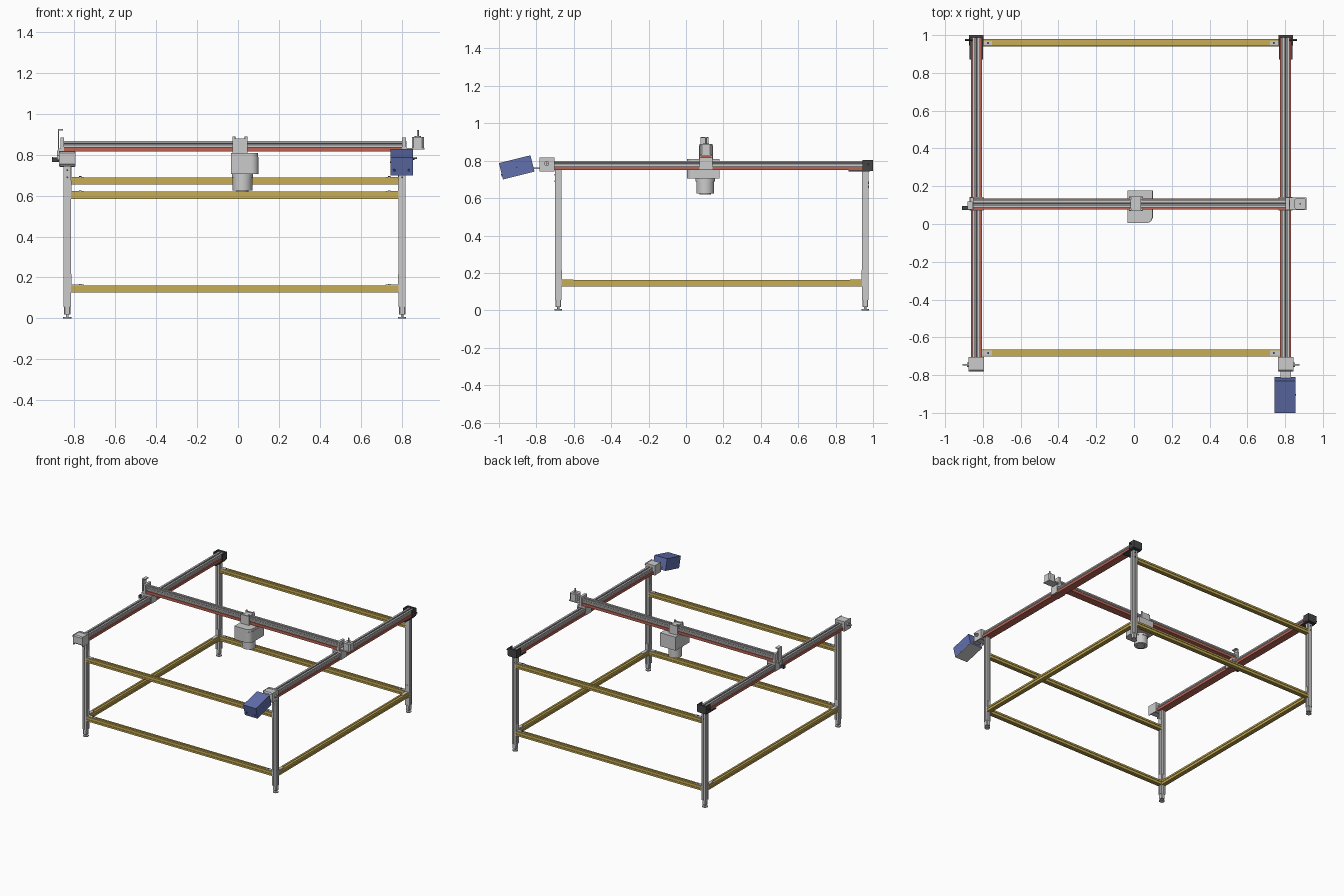
import bpy, bmesh, math
from mathutils import Matrix

if "Cube" in bpy.data.objects:
    bpy.data.objects.remove(bpy.data.objects["Cube"])


def material(name, rgb):
    m = bpy.data.materials.new(name)
    m.diffuse_color = (*rgb, 1)
    m.use_nodes = True
    m.node_tree.nodes["Principled BSDF"].inputs["Base Color"].default_value = m.diffuse_color
    return m


YELLOW = material("yellow", (0.58, 0.42, 0.09))
RED = material("red", (0.50, 0.13, 0.09))
BLUE = material("blue", (0.12, 0.16, 0.42))
DARK = material("dark", (0.06, 0.06, 0.065))


def finish(name, bm, mat):
    bmesh.ops.recalc_face_normals(bm, faces=bm.faces)
    me = bpy.data.meshes.new(name)
    bm.to_mesh(me)
    bm.free()
    ob = bpy.data.objects.new(name, me)
    bpy.context.collection.objects.link(ob)
    if mat:
        me.materials.append(mat)
    return ob


def box(name, x, y, z, mat=None):
    """Box from (min, max) pairs."""
    bm = bmesh.new()
    mid = [(a + b) / 2 for a, b in (x, y, z)]
    size = [b - a for a, b in (x, y, z)]
    bmesh.ops.create_cube(bm, size=1, matrix=Matrix.Translation(mid) @ Matrix.Diagonal((*size, 1)))
    return finish(name, bm, mat)


def sweep(name, pts, axis, a, b, at=(0, 0), mat=None):
    """Extrude a cross-section along an axis from a to b."""
    place = {"x": lambda u, v, t: (t, u, v), "y": lambda u, v, t: (u, t, v),
             "z": lambda u, v, t: (u, v, t)}[axis]
    bm = bmesh.new()
    face = bm.faces.new([bm.verts.new(place(u + at[0], v + at[1], a)) for u, v in pts])
    ext = bmesh.ops.extrude_face_region(bm, geom=[face])["geom"]
    move = place(0, 0, b - a)
    bmesh.ops.translate(bm, vec=move, verts=[g for g in ext if isinstance(g, bmesh.types.BMVert)])
    return finish(name, bm, mat)


def rod(name, axis, a, b, at, r, mat=None, n=20):
    pts = [(r * math.cos(2 * math.pi * i / n), r * math.sin(2 * math.pi * i / n)) for i in range(n)]
    ob = sweep(name, pts, axis, a, b, at, mat)
    for p in ob.data.polygons:
        p.use_smooth = len(p.vertices) == 4
    for e in ob.data.edges:
        va, vb = (ob.data.vertices[i].co for i in e.vertices)
        e.use_edge_sharp = abs((vb - va)["xyz".index(axis)]) < 1e-6
    return ob


def slotted(h, g, d):
    """Square T-slot section: half size, half slot width, slot depth."""
    q = [(h, -h), (h, -g), (h - d, -g), (h - d, g), (h, g)]
    out = []
    for _ in range(4):
        out += q
        q = [(-v, u) for u, v in q]
    return out


def chamfered(w, h, c):
    return [(w, -h + c), (w, h - c), (w - c, h), (-w + c, h),
            (-w, h - c), (-w, -h + c), (-w + c, -h), (w - c, -h)]


LX, RX, FY, BY, GY = -0.835, 0.803, -0.683, 0.958, 0.107
LEG, BEAM = slotted(0.0175, 0.004, 0.005), slotted(0.0175, 0.004, 0.004)

# Legs with levelling feet and bolt heads
for sx, x in (("left", LX), ("right", RX)):
    for sy, y, s in (("front", FY, -1), ("back", BY, 1)):
        n = f"{sy}_{sx}"
        sweep(n + "_leg", LEG, "z", 0.055, 0.75, (x, y))
        sweep(n + "_leg_shoe", chamfered(0.0155, 0.0155, 0.004), "z", 0.018, 0.055, (x, y))
        rod(n + "_foot_stem", "z", 0.005, 0.02, (x, y), 0.006)
        rod(n + "_foot_pad", "z", 0, 0.007, (x, y), 0.02)
        for z in (0.69, 0.725):
            rod(n + "_bolt", "y", y + s * 0.012, y + s * 0.019, (x, z), 0.005, DARK, 10)

# Frame beams
X0, X1, Y0, Y1 = LX + 0.0175, RX - 0.0175, FY + 0.0175, BY - 0.0175
for name, y, z in (("front_lower", FY, 0.144), ("back_lower", BY, 0.144),
                   ("front_upper", FY, 0.602), ("back_upper", BY + 0.004, 0.672)):
    sweep(name + "_beam", BEAM, "x", X0, X1, (y, z), YELLOW)
for name, x in (("left", LX), ("right", RX)):
    sweep(name + "_lower_beam", BEAM, "y", Y0, Y1, (x, 0.144), YELLOW)

# Corner brackets where beams meet legs
for y in (FY, BY):
    for z in (0.144, 0.602 if y == FY else 0.672):
        for x, s in ((X0, 1), (X1, -1)):
            up = z + 0.0175
            box("corner_bracket_arm", sorted((x, x + s * 0.065)), (y - 0.012, y + 0.012), (up, up + 0.003))
            box("corner_bracket_post", sorted((x, x + s * 0.003)), (y - 0.012, y + 0.012), (up, up + 0.055))
            rod("corner_bolt", "z", up + 0.003, up + 0.007, (x + s * 0.045, y), 0.006, DARK, 10)
for x in (LX, RX):
    for y, s in ((Y0, 1), (Y1, -1)):
        box("side_bracket_arm", (x - 0.012, x + 0.012), sorted((y, y + s * 0.065)), (0.1615, 0.1645))
        box("side_bracket_post", (x - 0.012, x + 0.012), sorted((y, y + s * 0.003)), (0.1615, 0.215))


# Linear rails: red base, grey grooved cover, dark belt
def rail(name, axis, a, b, c, z):
    base = [(-0.029, 0), (0.029, 0), (0.029, 0.021), (-0.029, 0.021)]
    cover = [(-0.02, 0.021), (0.02, 0.021), (0.02, 0.032), (0.016, 0.036), (0.02, 0.04), (0.02, 0.05),
             (0.006, 0.05), (0.006, 0.04), (-0.006, 0.04), (-0.006, 0.05), (-0.02, 0.05),
             (-0.02, 0.04), (-0.016, 0.036), (-0.02, 0.032)]
    belt = [(-0.004, 0.04), (0.004, 0.04), (0.004, 0.044), (-0.004, 0.044)]
    sweep(name + "_base", base, axis, a, b, (c, z), RED)
    sweep(name + "_cover", cover, axis, a, b, (c, z))
    sweep(name + "_belt", belt, axis, a, b, (c, z), DARK)


rail("left_rail", "y", -0.71, 0.985, LX, 0.749)
rail("right_rail", "y", -0.71, 0.985, RX, 0.749)
rail("gantry_rail", "x", -0.865, 0.825, GY, 0.817)

# Rail ends: front gear housings, back idler brackets
for name, x, s in (("left", LX, -1), ("right", RX, 1)):
    box(name + "_gear_plate", (x - 0.036, x + 0.036), (-0.72, -0.703), (0.742, 0.818))
    sweep(name + "_gear_housing", chamfered(0.034, 0.034, 0.008), "x", x - 0.035, x + 0.035, (-0.747, 0.782))
    for t in (-0.041, 0.035):
        box(name + "_gear_cheek", (x + t, x + t + 0.006), (-0.782, -0.703), (0.742, 0.818))
    rod(name + "_gear_shaft", "x", x, x + s * 0.072, (-0.745, 0.785), 0.005)
    rod(name + "_gear_collar", "x", x, x + s * 0.05, (-0.745, 0.785), 0.013)
    box(name + "_idler_base", (x - 0.036, x + 0.036), (0.87, 0.985), (0.741, 0.749), DARK)
    box(name + "_idler_plate", (x - 0.036, x + 0.036), (0.985, 1.0), (0.745, 0.805), DARK)
    for t in (-0.038, 0.032):
        box(name + "_idler_cheek", (x + t, x + t + 0.006), (0.945, 1.0), (0.75, 0.805), DARK)
    rod(name + "_idler_axle", "x", x, x + s * 0.06, (0.975, 0.78), 0.005, DARK)
    # Gantry carriages riding the side rails
    box(name + "_carriage_top", (x - 0.036, x + 0.036), (GY - 0.036, GY + 0.036), (0.801, 0.817))
    for t in (-0.037, 0.03):
        box(name + "_carriage_side", (x + t, x + t + 0.007), (GY - 0.036, GY + 0.036), (0.752, 0.81))

# Gantry motor on the right and tensioner on the left
box("gantry_motor_bracket", (0.803, 0.823), (GY - 0.034, GY + 0.034), (0.817, 0.885))
box("gantry_motor_plate", (0.815, 0.912), (GY - 0.032, GY + 0.032), (0.826, 0.834))
sweep("gantry_motor", chamfered(0.03, 0.03, 0.009), "z", 0.834, 0.888, (0.88, GY))
rod("gantry_motor_boss", "z", 0.888, 0.892, (0.88, GY), 0.016)
rod("gantry_motor_shaft", "z", 0.892, 0.922, (0.88, GY), 0.005)
box("tensioner_block", (-0.868, -0.85), (GY - 0.034, GY + 0.034), (0.817, 0.885))
box("tensioner_plate", (-0.881, -0.875), (GY - 0.03, GY + 0.012), (0.81, 0.927))
box("tensioner_flange", (-0.881, -0.855), (GY - 0.03, GY + 0.012), (0.92, 0.927))
box("tensioner_foot", (-0.881, -0.85), (GY - 0.03, GY + 0.012), (0.815, 0.83))
box("limit_switch", (-0.91, -0.875), (0.075, 0.095), (0.765, 0.79), DARK)
box("limit_switch_arm", (-0.885, -0.86), (0.075, 0.095), (0.765, 0.82))

# Tool carriage, tool body with one rounded corner, spindle below
CX, CY = 0.022, 0.103
corner = [(0.065 + 0.035 * math.cos(a), 0.04 - 0.035 * math.sin(a))
          for a in (i * math.pi / 16 for i in range(9))]
body = [(-0.035, 0.178), (0.1, 0.178)] + corner + [(-0.035, 0.005)]
sweep("tool_body", body, "z", 0.705, 0.79)
sweep("tool_body_lid", [(u * 0.98, v) for u, v in body], "z", 0.79, 0.81)
rod("spindle", "z", 0.625, 0.705, (CX, CY), 0.048, None, 40)
rod("spindle_collar", "z", 0.69, 0.706, (CX, CY), 0.052, None, 40)
rod("spindle_nose", "z", 0.619, 0.626, (CX, CY), 0.03, None, 32)
for t in (-0.038, 0.029):
    box("tool_carriage_side", (-0.027, 0.047), (GY + t, GY + t + 0.009), (0.805, 0.88))
box("tool_carriage_top", (-0.018, 0.038), (GY - 0.034, GY + 0.034), (0.867, 0.875))
for x in (-0.02, 0.04):
    for y in (GY - 0.028, GY + 0.028):
        rod("carriage_post", "z", 0.86, 0.889, (x, y), 0.007, None, 12)

# Tilted control box: blue shell, grey underside, screws, arm to the rail
tilt = Matrix.Translation((0.8, -0.905, 0.764)) @ Matrix.Rotation(math.radians(14), 4, "X")
parts = [box("control_box", (-0.055, 0.055), (-0.087, 0.087), (-0.042, 0.045), BLUE),
         box("control_box_underside", (-0.055, 0.055), (-0.087, 0.087), (-0.045, -0.042))]
for x in (-0.035, 0.035):
    parts.append(rod("control_box_knob", "y", -0.09, -0.08, (x, -0.02), 0.007, DARK, 12))
for s in (-1, 1):
    parts.append(rod("control_box_screw", "x", s * 0.05, s * 0.057, (0, 0), 0.004, DARK, 10))
for p in parts:
    p.data.transform(tilt)
box("control_box_arm", (0.775, 0.83), (-0.83, -0.775), (0.756, 0.764))
